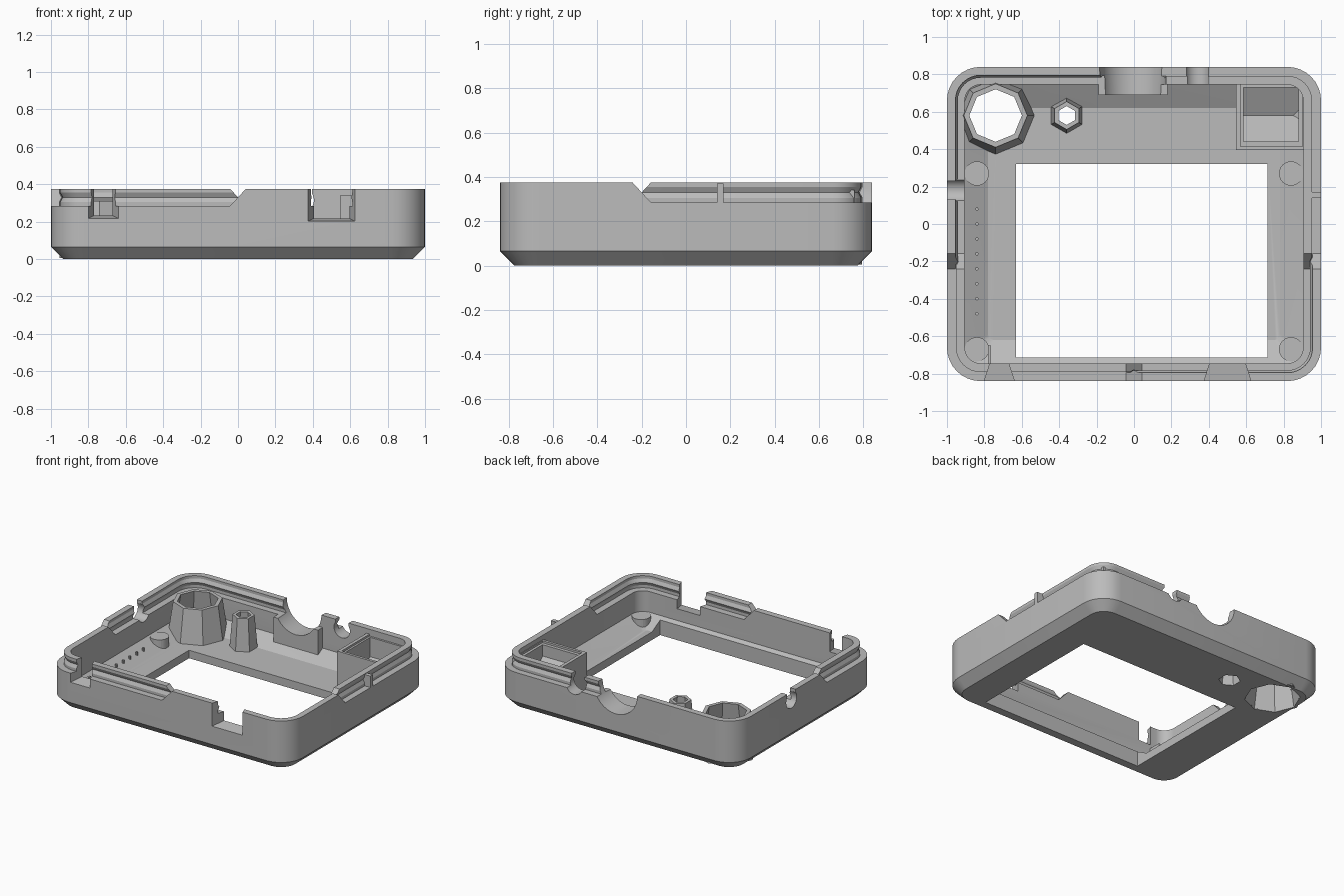
import bpy, bmesh, math
from mathutils import Matrix, Vector

cube = bpy.data.objects.get("Cube")
if cube:
    bpy.data.objects.remove(cube, do_unlink=True)

HX, HY, RADIUS = 1.0, 0.84, 0.18
TOP, STEP, FLOOR = 0.375, 0.285, 0.06

grey = bpy.data.materials.new("plain_grey")
grey.use_nodes = True
colour = (0.5, 0.5, 0.5, 1)
grey.diffuse_color = colour
grey.node_tree.nodes["Principled BSDF"].inputs["Base Color"].default_value = colour


def finish(name, bm):
    bmesh.ops.recalc_face_normals(bm, faces=bm.faces)
    mesh = bpy.data.meshes.new(name)
    bm.to_mesh(mesh)
    bm.free()
    mesh.materials.append(grey)
    ob = bpy.data.objects.new(name, mesh)
    bpy.context.collection.objects.link(ob)
    return ob


def outline(inset):
    """Rounded rectangle, inset from the outside of the shell."""
    r = max(RADIUS - inset, 0.03)
    pts = []
    for k, (sx, sy) in enumerate([(1, 1), (-1, 1), (-1, -1), (1, -1)]):
        for i in range(9):
            a = math.pi / 2 * (k + i / 8)
            pts.append((sx * (HX - inset - r) + r * math.cos(a),
                        sy * (HY - inset - r) + r * math.sin(a)))
    return pts


def loft(name, profile, closed):
    """Sweep (inset, z) points round the shell outline."""
    bm = bmesh.new()
    rings = [[bm.verts.new((x, y, z)) for x, y in outline(d)] for d, z in profile]
    n = len(rings[0])
    pairs = list(zip(rings, rings[1:]))
    if closed:
        pairs.append((rings[-1], rings[0]))
    else:
        bm.faces.new(rings[0])
        bm.faces.new(rings[-1])
    for a, b in pairs:
        for i in range(n):
            j = (i + 1) % n
            bm.faces.new((a[i], a[j], b[j], b[i]))
    return finish(name, bm)


def hull(name, points):
    bm = bmesh.new()
    for p in points:
        bm.verts.new(p)
    bmesh.ops.convex_hull(bm, input=bm.verts)
    bmesh.ops.dissolve_limit(bm, angle_limit=0.01, verts=bm.verts, edges=bm.edges)
    return finish(name, bm)


def box(name, x, y, z):
    return hull(name, [(a, b, c) for a in x for b in y for c in z])


def cone(name, start, axis, length, r1, r2, sides=32):
    bm = bmesh.new()
    bmesh.ops.create_cone(bm, cap_ends=True, segments=sides, radius1=r1, radius2=r2, depth=length)
    turn = Vector((0, 0, 1)).rotation_difference(Vector(axis)).to_matrix().to_4x4()
    mid = Vector(start) + Vector(axis) * length / 2
    bmesh.ops.transform(bm, matrix=Matrix.Translation(mid) @ turn, verts=bm.verts)
    return finish(name, bm)


def boolean(ob, tools, operation="DIFFERENCE"):
    for tool in tools:
        mod = ob.modifiers.new("cut", "BOOLEAN")
        mod.operation, mod.solver, mod.object = operation, "EXACT", tool
        bpy.context.view_layer.update()
        result = bpy.data.meshes.new_from_object(
            ob.evaluated_get(bpy.context.evaluated_depsgraph_get()))
        ob.modifiers.clear()
        ob.data = result


def remove(obs):
    for ob in obs:
        bpy.data.objects.remove(ob, do_unlink=True)


# Tray with chamfered underside and sloping inner floor
shell = loft("shell", [(0.065, 0), (0, 0.065), (0, STEP), (0.095, STEP),
                       (0.095, 0.13), (0.22, FLOOR)], False)

# Two interlocking rims: an outer lip with a ridge, an inner tongue with a groove
lip = loft("outer_lip", [(0, STEP), (0, TOP), (0.045, TOP), (0.045, 0.355),
                         (0.058, 0.33), (0.045, 0.305), (0.045, STEP)], True)
tongue = loft("inner_tongue", [(0.048, STEP), (0.048, 0.305), (0.061, 0.33), (0.048, 0.355),
                               (0.048, TOP), (0.095, TOP), (0.095, STEP)], True)


def quadrant(sx, sy):
    """Region of one quarter of the rim, with slanting ends."""
    pts = []
    for z, slope in ((STEP - 0.02, 0.06), (TOP + 0.02, -0.06)):
        x0, y0 = -sx * slope, -0.2 - sy * slope
        pts += [(x, y, z) for x in (x0, sx * 1.2) for y in (y0, sy * 1.2)]
    return hull("region", pts)


for rim, corners in ((lip, [(1, -1), (-1, 1)]), (tongue, [(-1, -1), (1, 1)])):
    parts = []
    for sx, sy in corners:
        part = finish(rim.name + ("_front" if sy < 0 else "_back"), bmesh.new())
        part.data = rim.data.copy()
        region = quadrant(sx, sy)
        boolean(part, [region], "INTERSECT")
        remove([region])
        parts.append(part)
    if rim is lip:
        lips = parts
    else:
        tongues = parts
remove([lip, tongue])

# Cradle behind the large rear cutout, and a small block on the right rim
cradle = box("rear_cradle", (-0.19, 0.18), (0.69, 0.77), (0.1, STEP))
rim_block = box("rim_block", (0.905, 1.0), (0.14, 0.17), (STEP, TOP - 0.005))


def funnel(x, half, bottom):
    """Front port opening that widens towards the outside."""
    pts = []
    for y, grow in ((-0.87, 0.025), (-0.73, -0.02)):
        pts += [(x + s * (half + grow), y, z) for s in (-1, 1) for z in (bottom - grow / 2, 0.45)]
    return hull("port_cutter", pts)


# Port openings through the walls
cutters = [
    funnel(-0.72, 0.065, 0.225), funnel(0.5, 0.11, 0.21),
    cone("cutter", (-0.005, 0.6, TOP), (0, 1, 0), 0.4, 0.17, 0.185),
    cone("cutter", (0.34, 0.7, 0.315), (0, 1, 0), 0.2, 0.066, 0.066),
    box("cutter", (0.285, 0.395), (0.7, 0.9), (0.32, 0.45)),
    cone("cutter", (-1.1, 0.18, 0.315), (1, 0, 0), 0.25, 0.062, 0.062),
    box("cutter", (-1.1, -0.85), (0.13, 0.23), (0.32, 0.45)),
]
for ob in [shell, cradle] + lips + tongues:
    boolean(ob, cutters)
remove(cutters)

# Screen window and post holes through the floor
POSTS = [("large_post", -0.74, 0.215, 0.17, 0.19, 0.14, 8, 0.31),
         ("small_post", -0.36, 0.1, 0.075, 0.075, 0.05, 6, 0.3)]
holes = [box("cutter", (-0.63, 0.715), (-0.715, 0.32), (-0.1, 0.2))]
holes += [cone("cutter", (x, 0.58, -0.02), (0, 0, 1), 0.15, inner, inner, n)
          for _, x, _, _, inner, _, n, _ in POSTS]
boolean(shell, holes)
remove(holes)

# Hollow tapering posts
for name, x, base, top, inner, bore, n, height in POSTS:
    post = cone(name, (x, 0.58, 0.005), (0, 0, 1), height - 0.005, base, top, n)
    hole = cone("cutter", (x, 0.58, 0.004), (0, 0, 1), height, inner, bore, n)
    boolean(post, [hole])
    remove([hole])

# Corner housing with a bevelled well
housing = box("corner_housing", (0.545, 0.91), (0.395, 0.76), (0.05, 0.34))
well = hull("cutter", [(x, y, z) for x in (0.585, 0.88)
                       for y, z in ((0.44, 0.4), (0.73, 0.4), (0.44, 0.24), (0.48, 0.22),
                                    (0.58, 0.1), (0.73, 0.18))])
frame = box("cutter", (0.57, 0.9), (0.415, 0.745), (0.325, 0.4))
boolean(housing, [frame, well])
remove([frame, well])

# Round pads in the floor corners
for side, x in (("right", -0.84), ("left", 0.84)):
    for end, y in (("front", -0.67), ("back", 0.27)):
        cone(f"{end}_{side}_pad", (x, y, 0.05), (0, 0, 1), 0.08, 0.065, 0.065, 24)

# Row of tiny pips along the side floor
for i in range(8):
    cone(f"pip_{i + 1}", (-0.84, -0.48 + 0.08 * i, 0.09), (0, 0, 1), 0.025, 0.009, 0.009, 8)

# Small upright rib by the front corner
box("corner_rib", (-0.78, -0.765), (-0.75, -0.65), (FLOOR, 0.2))

# Smooth the rounded corners, keep the edges sharp
bpy.ops.object.select_all(action="DESELECT")
for ob in [shell, cradle] + lips + tongues:
    ob.select_set(True)
bpy.context.view_layer.objects.active = shell
bpy.ops.object.shade_smooth_by_angle(angle=math.radians(25))
